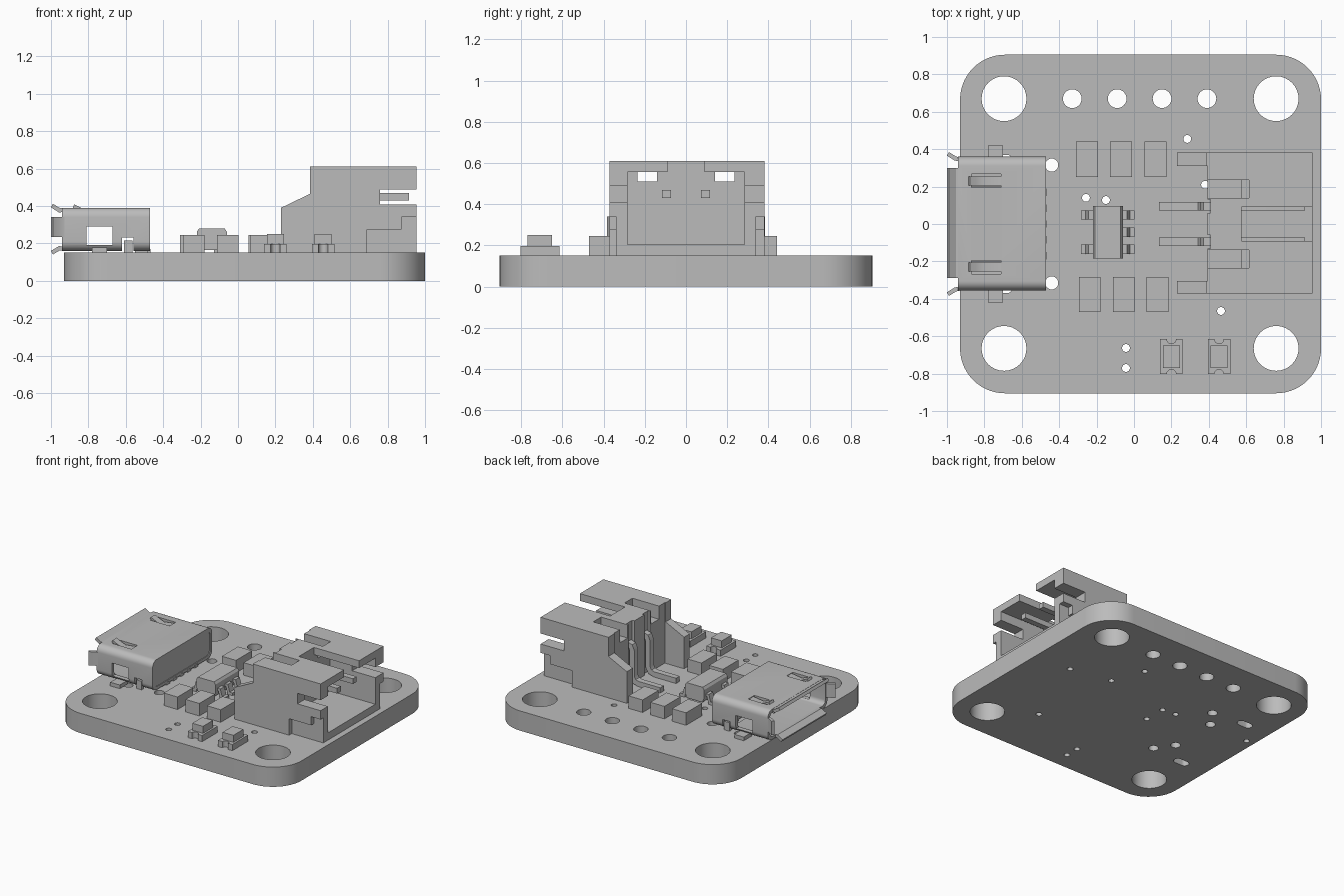
import bpy, bmesh, math
from mathutils import Vector

cube = bpy.data.objects.get("Cube")
if cube:
    bpy.data.objects.remove(cube, do_unlink=True)

grey = bpy.data.materials.new("plain_grey")
grey.use_nodes = True
tone = (0.5, 0.5, 0.5, 1)
grey.diffuse_color = tone
grey.node_tree.nodes["Principled BSDF"].inputs["Base Color"].default_value = tone
parts = []


def prism(name, pts, axis, a, b):
    """Extrude a 2D outline along an axis from a to b."""
    place = {"x": lambda u, v, w: (w, u, v),
             "y": lambda u, v, w: (u, w, v),
             "z": lambda u, v, w: (u, v, w)}[axis]
    bm = bmesh.new()
    low, high = [[bm.verts.new(place(u, v, w)) for u, v in pts] for w in (a, b)]
    bm.faces.new(low)
    bm.faces.new(high)
    n = len(pts)
    for i in range(n):
        j = (i + 1) % n
        bm.faces.new((low[i], low[j], high[j], high[i]))
    bmesh.ops.recalc_face_normals(bm, faces=bm.faces)
    me = bpy.data.meshes.new(name)
    bm.to_mesh(me)
    bm.free()
    me.materials.append(grey)
    ob = bpy.data.objects.new(name, me)
    bpy.context.collection.objects.link(ob)
    parts.append(ob)
    return ob


def box(name, x0, x1, y0, y1, z0, z1):
    return prism(name, [(x0, y0), (x1, y0), (x1, y1), (x0, y1)], "z", z0, z1)


def rounded(x0, x1, y0, y1, r, n=8):
    """Rounded rectangle outline."""
    pts = []
    corners = [(x1 - r, y1 - r), (x0 + r, y1 - r), (x0 + r, y0 + r), (x1 - r, y0 + r)]
    for k, (cx, cy) in enumerate(corners):
        for i in range(n + 1):
            t = math.pi / 2 * (k + i / n)
            pts.append((cx + r * math.cos(t), cy + r * math.sin(t)))
    return pts


def circle(cx, cy, r, n=32):
    return [(cx + r * math.cos(math.tau * i / n), cy + r * math.sin(math.tau * i / n))
            for i in range(n)]


def strip(name, path, t, axis, a, b):
    """Bent sheet: a polyline thickened by t, extruded along an axis."""
    p = [Vector(q) for q in path]
    left, right = [], []
    for i, q in enumerate(p):
        d0 = (q - p[i - 1]).normalized() if i else (p[1] - q).normalized()
        d1 = (p[i + 1] - q).normalized() if i < len(p) - 1 else d0
        d = (d0 + d1).normalized()
        off = Vector((-d.y, d.x)) * t / 2 / max(d.dot(d0), 0.5)
        left.append(q + off)
        right.append(q - off)
    return prism(name, [tuple(v) for v in left + right[::-1]], axis, a, b)


def cut(ob, *cutters):
    """Subtract each cutter, then discard it."""
    for c in cutters:
        mod = ob.modifiers.new("cut", "BOOLEAN")
        mod.operation, mod.solver, mod.object = "DIFFERENCE", "EXACT", c
        bpy.context.view_layer.update()
        me = bpy.data.meshes.new_from_object(
            ob.evaluated_get(bpy.context.evaluated_depsgraph_get()))
        ob.modifiers.clear()
        ob.data = me
        parts.remove(c)
        bpy.data.objects.remove(c, do_unlink=True)


# Circuit board with mounting, header, via and locating holes
TOP = 0.15
board = prism("board", rounded(-0.93, 1, -0.905, 0.905, 0.24, 14), "z", 0, TOP)
holes = [(x, y, 0.12) for x in (-0.695, 0.76) for y in (-0.665, 0.67)]
holes += [(-0.33 + 0.24 * i, 0.67, 0.05) for i in range(4)]
holes += [(-0.44, s * 0.315, 0.035) for s in (-1, 1)]
holes += [(-0.53, s * 0.186, 0.035) for s in (-1, 1)]
vias = [(0.285, 0.455), (-0.257, 0.14), (-0.15, 0.128), (0.465, -0.465), (-0.043, -0.663),
        (-0.043, -0.77), (-0.145, -0.036), (0.38, 0.21), (0.7, 0.15), (-0.867, 0.172)]
holes += [(x, y, 0.021) for x, y in vias]
for x, y, r in holes:
    cut(board, prism("cutter", circle(x, y, r), "z", -0.1, 0.3))
for s in (-1, 1):
    cut(board, prism("cutter", rounded(-0.77, -0.65, s * 0.34 - 0.03, s * 0.34 + 0.03, 0.029),
                     "z", -0.1, 0.3))

# Socket shell: hollow rounded tube with windows
shell = prism("socket_shell", rounded(-0.355, 0.36, 0.16, 0.39, 0.05), "x", -0.94, -0.47)
cut(shell, prism("cutter", rounded(-0.33, 0.335, 0.183, 0.367, 0.035), "x", -1, -0.4),
    box("cutter", -0.81, -0.67, -0.5, 0.5, 0.19, 0.29),
    box("cutter", -0.62, -0.56, -0.5, 0.5, 0.14, 0.23))
for s in (-1, 1):
    y = s * 0.23
    cut(shell, box("cutter", -0.87, -0.71, y - 0.036, y + 0.036, 0.34, 0.45))
    strip("latch_spring", [(-0.70, 0.378), (-0.80, 0.365), (-0.85, 0.385), (-0.88, 0.4)],
          0.018, "y", y - 0.025, y + 0.025)
    y0, y1 = sorted((s * 0.325, s * 0.42))
    box("shell_foot", -0.78, -0.70, y0, y1, 0.15, 0.178)
    y0, y1 = sorted((s * 0.325, s * 0.35))
    box("shell_clip", -0.61, -0.565, y0, y1, 0.15, 0.215)
    strip("side_lip", [(-0.93, s * 0.345), (-0.955, s * 0.35), (-0.995, s * 0.375)],
          0.022, "z", 0.235, 0.34)
strip("top_lip", [(-0.93, 0.378), (-0.955, 0.377), (-0.995, 0.402)], 0.022, "y", -0.29, 0.3)
strip("bottom_lip", [(-0.93, 0.172), (-0.955, 0.174), (-0.995, 0.15)], 0.022, "y", -0.26, 0.27)
box("socket_insulator", -0.55, -0.475, -0.33, 0.335, 0.17, 0.375)
box("socket_base", -0.55, -0.48, -0.22, 0.22, TOP, 0.18)
box("socket_tongue", -0.88, -0.54, -0.2, 0.2, 0.3, 0.345)
for i in range(5):
    y = (i - 2) * 0.085
    box("socket_pin", -0.53, -0.468, y - 0.02, y + 0.02, TOP, 0.17)

# Chip capacitors and resistors
for x in (-0.31, -0.128, 0.055):
    box("back_chip_component", x, x + 0.118, 0.25, 0.442, TOP, 0.245)
for x in (-0.295, -0.112, 0.068):
    box("front_chip_component", x, x + 0.116, -0.47, -0.283, TOP, 0.245)

# Regulator with gull-wing leads
prism("regulator_body", [(-0.205, 0.165), (-0.075, 0.165), (-0.06, 0.2), (-0.06, 0.262),
                         (-0.072, 0.28), (-0.208, 0.28), (-0.22, 0.262), (-0.22, 0.2)],
      "y", -0.185, 0.097)
for s, rows in ((-1, (0.048, -0.135)), (1, (0.048, -0.044, -0.135))):
    for y in rows:
        path = [(-0.14 + s * d, z) for d, z in
                ((0.07, 0.215), (0.095, 0.215), (0.11, 0.16), (0.143, 0.16))]
        strip("regulator_lead", path, 0.022, "y", y - 0.025, y + 0.025)

# Indicator lamps with notched ends
for x in (0.2, 0.455):
    base = box("lamp_base", x - 0.06, x + 0.06, -0.803, -0.615, TOP, 0.197)
    for y in (-0.803, -0.615):
        cut(base, prism("cutter", circle(x, y, 0.025, 16), "z", 0.1, 0.3))
    box("lamp_lens", x - 0.045, x + 0.045, -0.77, -0.65, 0.19, 0.25)

# Cable connector housing
housing = prism("connector_housing", [(0.23, TOP), (0.955, TOP), (0.955, 0.61), (0.385, 0.61),
                                      (0.385, 0.465), (0.23, 0.39)], "y", -0.372, 0.382)
cut(housing,
    box("cutter", 0.1, 0.392, -0.305, 0.31, 0.1, 0.7),       # rear bay
    box("cutter", 0.575, 1.1, -0.285, 0.285, 0.205, 0.555),  # plug cavity
    box("cutter", 0.575, 1.1, -0.09, 0.09, 0.5, 0.7),        # roof slot
    box("cutter", 0.76, 1.1, -0.5, 0.5, 0.407, 0.487))       # side slots
for s in (-1, 1):
    y0, y1 = sorted((s * 0.34, s * 0.5))
    cut(housing, box("cutter", 0.69, 1.1, y0, y1, 0.1, 0.275),
        box("cutter", 0.875, 1.1, y0, y1, 0.27, 0.34))
    y0, y1 = sorted((s * 0.14, s * 0.235))
    cut(housing, box("cutter", 0.3, 0.615, y0, y1, 0.51, 0.7))
    # Rear groove and bent contact pin
    y = s * 0.095
    cut(housing, box("cutter", 0.3, 0.41, y - 0.035, y + 0.035, 0.1, 0.7))
    strip("contact_pin", [(0.135, 0.172), (0.32, 0.172), (0.355, 0.182), (0.372, 0.215),
                          (0.372, 0.41), (0.385, 0.44), (0.415, 0.449), (0.9, 0.449),
                          (0.915, 0.449)], 0.04, "y", y - 0.022, y + 0.022)

# Smooth the rounded surfaces while keeping edges sharp
bpy.ops.object.select_all(action="DESELECT")
for ob in parts:
    ob.select_set(True)
bpy.context.view_layer.objects.active = board
bpy.ops.object.shade_smooth_by_angle(angle=math.radians(30))
